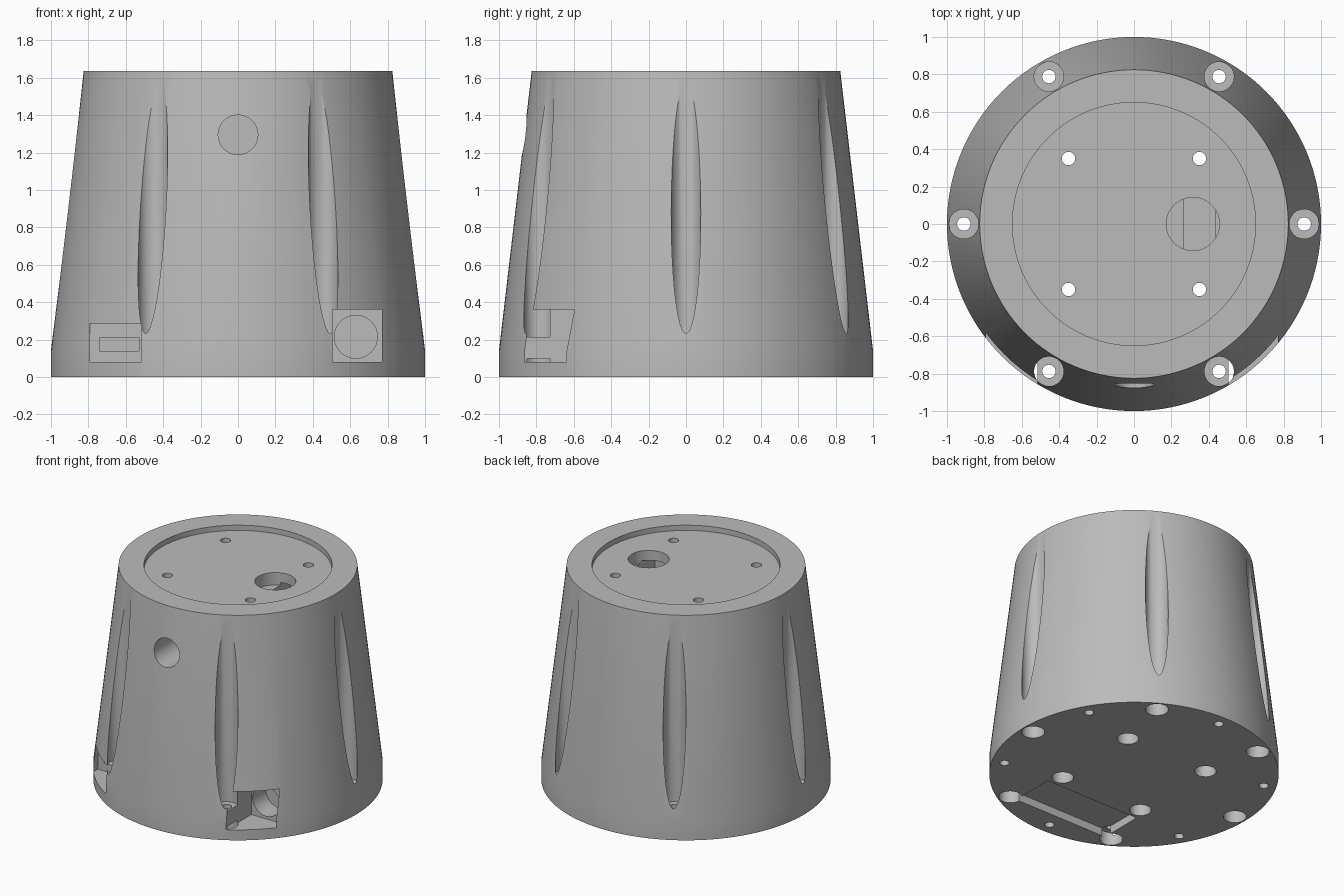
import bpy, bmesh
from math import cos, sin, pi, radians
from mathutils import Matrix

cube = bpy.data.objects.get("Cube")
if cube:
    bpy.data.objects.remove(cube, do_unlink=True)

grey = bpy.data.materials.new("plain grey")
grey.use_nodes = True
colour = (0.5, 0.5, 0.5, 1)
grey.diffuse_color = colour
grey.node_tree.nodes["Principled BSDF"].inputs["Base Color"].default_value = colour


def make_object(name, bm):
    bmesh.ops.recalc_face_normals(bm, faces=bm.faces)
    mesh = bpy.data.meshes.new(name)
    bm.to_mesh(mesh)
    bm.free()
    mesh.materials.append(grey)
    obj = bpy.data.objects.new(name, mesh)
    bpy.context.collection.objects.link(obj)
    return obj


def revolve(name, profile, sides):
    """Closed solid of revolution from (radius, height) rings."""
    bm = bmesh.new()
    rings = [[bm.verts.new((r * cos(2 * pi * i / sides), r * sin(2 * pi * i / sides), z))
              for i in range(sides)] for r, z in profile]
    for low, high in zip(rings, rings[1:]):
        for i in range(sides):
            j = (i + 1) % sides
            bm.faces.new((low[i], low[j], high[j], high[i]))
    bm.faces.new(rings[0][::-1])
    bm.faces.new(rings[-1])
    return make_object(name, bm)


body = revolve("tapered_body", [(1, 0), (1, 0.14), (0.825, 1.635)], 128)


def cut(cutter):
    """Subtract a cutter from the body, then discard it."""
    cutter.hide_render = True
    mod = body.modifiers.new("cut", 'BOOLEAN')
    mod.object = cutter
    mod.operation = 'DIFFERENCE'
    mod.solver = 'EXACT'
    bpy.context.view_layer.objects.active = body
    bpy.ops.object.modifier_apply(modifier=mod.name)
    bpy.data.objects.remove(cutter, do_unlink=True)


def drill(x, y, r, z0, z1, sides=32):
    tool = revolve("drill_cutter", [(r, z0), (r, z1)], sides)
    tool.data.transform(Matrix.Translation((x, y, 0)))
    cut(tool)


def drill_front(x, z, r, y0, y1):
    tool = revolve("front_drill_cutter", [(r, -y1), (r, -y0)], 48)
    tool.data.transform(Matrix.Translation((x, 0, z)) @ Matrix.Rotation(pi / 2, 4, 'X'))
    cut(tool)


def cut_box(x0, x1, y0, y1, z0, z1):
    bm = bmesh.new()
    bmesh.ops.create_cube(bm, size=1)
    for v in bm.verts:
        v.co = ((x0, x1)[v.co.x > 0], (y0, y1)[v.co.y > 0], (z0, z1)[v.co.z > 0])
    cut(make_object("box_cutter", bm))


# Shallow recess in the top
drill(0, 0, 0.65, 1.595, 1.8, 96)

# Side flutes with screw holes and counterbores, and blind holes between them
for k in range(6):
    a = radians(60 * k)
    x, y = 0.91 * cos(a), 0.91 * sin(a)
    drill(x, y, 0.079, 0.215, 1.8, 48)
    drill(x, y, 0.08, -0.1, 0.1)
    drill(x, y, 0.036, -0.2, 0.4, 24)
    b = a + radians(30)
    drill(0.91 * cos(b), 0.91 * sin(b), 0.033, -0.1, 0.15, 24)

# Four through holes, wider from below
for x in (-0.35, 0.35):
    for y in (-0.35, 0.35):
        drill(x, y, 0.036, -0.1, 1.8, 24)
        drill(x, y, 0.075, -0.1, 1.3)

# Cable opening in the top, with a narrow channel under it
drill(0.315, 0, 0.142, 1.5, 1.8, 48)
cut_box(0.265, 0.435, -0.25, 0.25, 1.35, 1.52)

# Round opening in the front
drill_front(0, 1.295, 0.106, -1.2, -0.55)

# Connector pockets on the lower front, with socket and slot behind
cut_box(0.505, 0.77, -1.2, -0.56, 0.08, 0.36)
drill_front(0.63, 0.215, 0.115, -0.7, -0.4)
cut_box(-0.79, -0.515, -1.2, -0.56, 0.08, 0.285)
cut_box(-0.74, -0.53, -0.7, -0.45, 0.14, 0.21)

# Rectangular recess underneath
cut_box(-0.4, 0.4, -0.79, -0.45, -0.1, 0.06)

# Smooth the round walls, keep the edges sharp
bpy.ops.object.select_all(action='DESELECT')
body.select_set(True)
bpy.context.view_layer.objects.active = body
bpy.ops.object.shade_smooth_by_angle(angle=radians(25))
